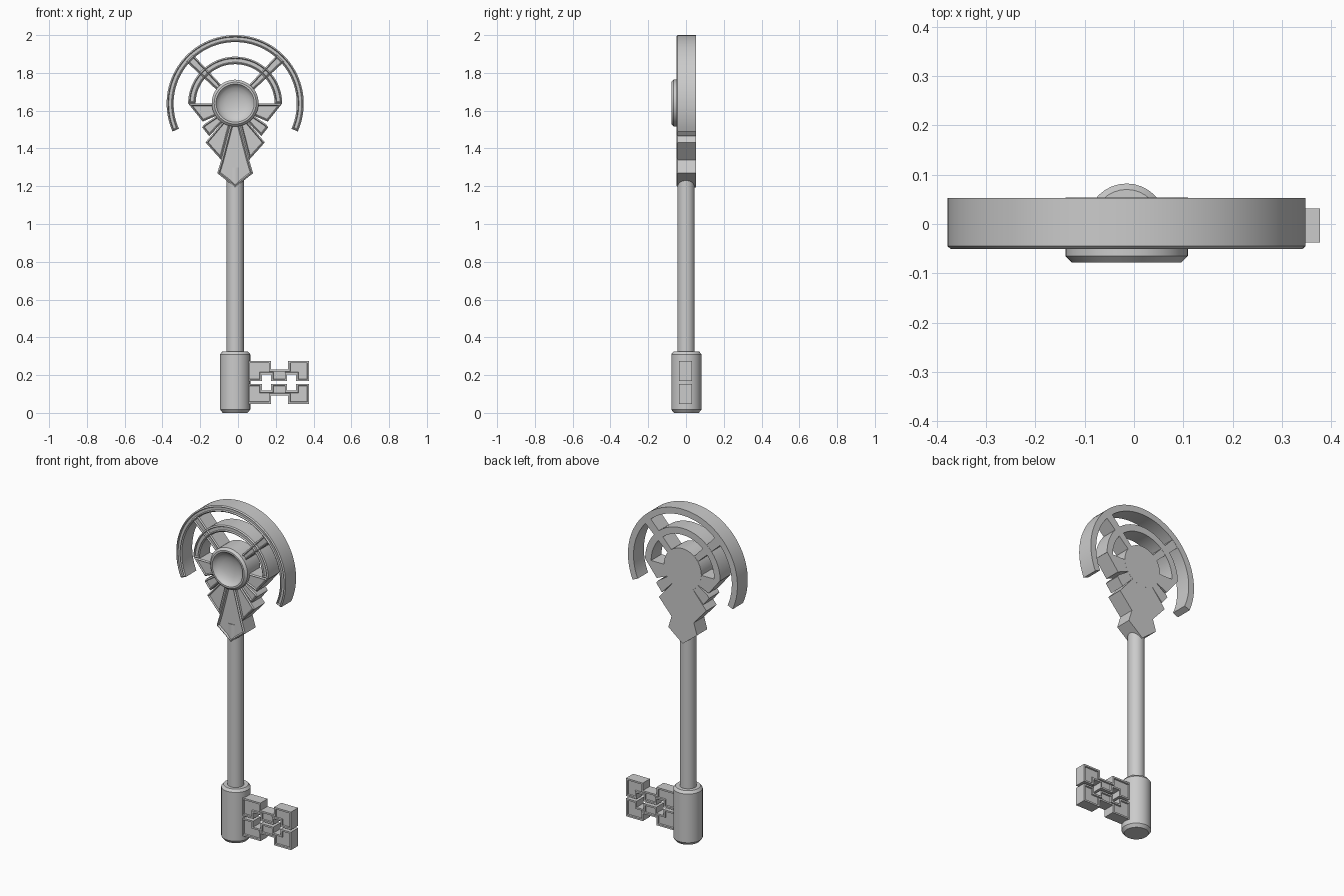
import bpy, bmesh
from math import sin, cos, pi, radians
from mathutils import Matrix

if "Cube" in bpy.data.objects:
    bpy.data.objects.remove(bpy.data.objects["Cube"])

CX, CZ = -0.015, 1.637        # centre of the ornamental head
BACK, FRONT = 0.053, -0.045   # depth of the head plates


def finish(bm, name):
    bmesh.ops.recalc_face_normals(bm, faces=bm.faces[:])
    me = bpy.data.meshes.new(name)
    bm.to_mesh(me)
    bm.free()
    ob = bpy.data.objects.new(name, me)
    bpy.context.collection.objects.link(ob)
    bpy.ops.object.select_all(action='DESELECT')
    ob.select_set(True)
    bpy.context.view_layer.objects.active = ob
    bpy.ops.object.shade_smooth_by_angle(angle=radians(30))
    return ob


def lathe(name, profile, matrix, n=48):
    """Revolve (radius, height) points around local z."""
    bm = bmesh.new()
    rows = []
    for r, h in profile:
        if r == 0:
            rows.append([bm.verts.new((0, 0, h))] * n)
        else:
            rows.append([bm.verts.new((r * cos(2 * pi * i / n), r * sin(2 * pi * i / n), h))
                         for i in range(n)])
    for a, b in zip(rows, rows[1:]):
        for i in range(n):
            j = (i + 1) % n
            quad = list(dict.fromkeys((a[i], a[j], b[j], b[i])))
            if len(quad) > 2:
                bm.faces.new(quad)
    bm.transform(matrix)
    return finish(bm, name)


def plate(name, pts, ox, oz, front, back, steps, both=False):
    """Extrude an x/z outline along y, then inset its face(s) by (thickness, depth) steps."""
    bm = bmesh.new()
    f = bm.faces.new([bm.verts.new((ox + x, front, oz + z)) for x, z in pts])
    ext = bmesh.ops.extrude_face_region(bm, geom=[f], use_keep_orig=True)
    bmesh.ops.translate(bm, vec=(0, back - front, 0),
                        verts=[v for v in ext['geom'] if isinstance(v, bmesh.types.BMVert)])
    bmesh.ops.recalc_face_normals(bm, faces=bm.faces[:])
    caps = [c for c in bm.faces if c.normal.y < -0.9 or (both and c.normal.y > 0.9)]
    for t, d in steps:
        for c in caps:
            bmesh.ops.inset_region(bm, faces=[c], thickness=t, depth=d, use_even_offset=True)
    return finish(bm, name)


def arc(r0, r1, a0, a1, n):
    angs = [radians(a0 + (a1 - a0) * i / n) for i in range(n + 1)]
    return ([(r1 * cos(a), r1 * sin(a)) for a in angs]
            + [(r0 * cos(a), r0 * sin(a)) for a in reversed(angs)])


def mirrored(pts):
    return [(-x, z) for x, z in reversed(pts)]


RIM = [(0.007, 0.006), (0.004, -0.008)]   # chamfered edge, then sunken panel

# Shaft and collar
lathe("shaft", [(0, 0.3), (0.046, 0.3), (0.046, 1.3), (0, 1.3)], Matrix.Translation((CX, 0, 0)), 32)
lathe("collar", [(0, 0), (0.066, 0), (0.08, 0.018), (0.08, 0.31), (0.068, 0.325), (0, 0.325)],
      Matrix.Translation((CX, 0.002, 0)), 32)

# Key bit: two mirrored notched plates
tooth = [(0.05, 0.114), (0.175, 0.114), (0.175, 0.069), (0.265, 0.069), (0.265, 0.114),
         (0.377, 0.114), (0.377, 0.007), (0.307, 0.007), (0.307, 0.043), (0.26, 0.043),
         (0.26, 0.007), (0.175, 0.007), (0.175, 0.043), (0.127, 0.043), (0.127, 0.007),
         (0.05, 0.007)]
for label, s in (("upper", 1), ("lower", -1)):
    plate("bit_" + label, [(x, s * z) for x, z in tooth], 0, 0.161, -0.037, 0.031,
          [(0.01, 0), (0.002, -0.008)], both=True)

# Head rings
plate("outer_ring", arc(0.326, 0.363, -24, 204, 60), CX, CZ, FRONT, BACK, RIM)
plate("inner_ring", arc(0.209, 0.249, 0, 180, 44), CX, CZ, FRONT, BACK, RIM)

# Diagonal spokes
for label, ang in (("right", 45), ("left", 135)):
    c, s = cos(radians(ang)), sin(radians(ang))
    bar = [(0.1, -0.017), (0.34, -0.026), (0.34, 0.026), (0.1, 0.017)]
    plate("spoke_" + label, [(u * c - v * s, u * s + v * c) for u, v in bar],
          CX, CZ, FRONT + 0.001, BACK - 0.001, RIM)

# Layered shield blades below the hub
half = [(0.02, -0.09), (0.074, -0.298), (0.095, -0.368)]
plate("centre_blade", half + [(0, -0.443)] + mirrored(half), CX, CZ, FRONT, BACK,
      [(0.008, 0.006), (0.006, -0.01)])
blades = {
    "lower_blade": [(0.02, -0.09), (0.074, -0.298), (0.157, -0.205), (0.06, -0.09)],
    "middle_blade": [(0.06, -0.09), (0.138, -0.172), (0.175, -0.125), (0.165, -0.11), (0.09, -0.06)],
    "wing": [(0.09, -0.06), (0.172, -0.095), (0.248, 0.0), (0.08, 0.0)],
}
for name, pts in blades.items():
    plate(name + "_right", pts, CX, CZ, FRONT, BACK, RIM)
    plate(name + "_left", mirrored(pts), CX, CZ, FRONT, BACK, RIM)

# Round hub with a hollow dish facing the front
lathe("hub", [(0, -0.0535), (0.124, -0.0535), (0.124, 0.065), (0.111, 0.078), (0.101, 0.078),
              (0.094, 0.068), (0.08, 0.056), (0.055, 0.046), (0.028, 0.041), (0, 0.039)],
      Matrix.Translation((CX, 0, CZ + 0.003)) @ Matrix.Rotation(pi / 2, 4, 'X'))
